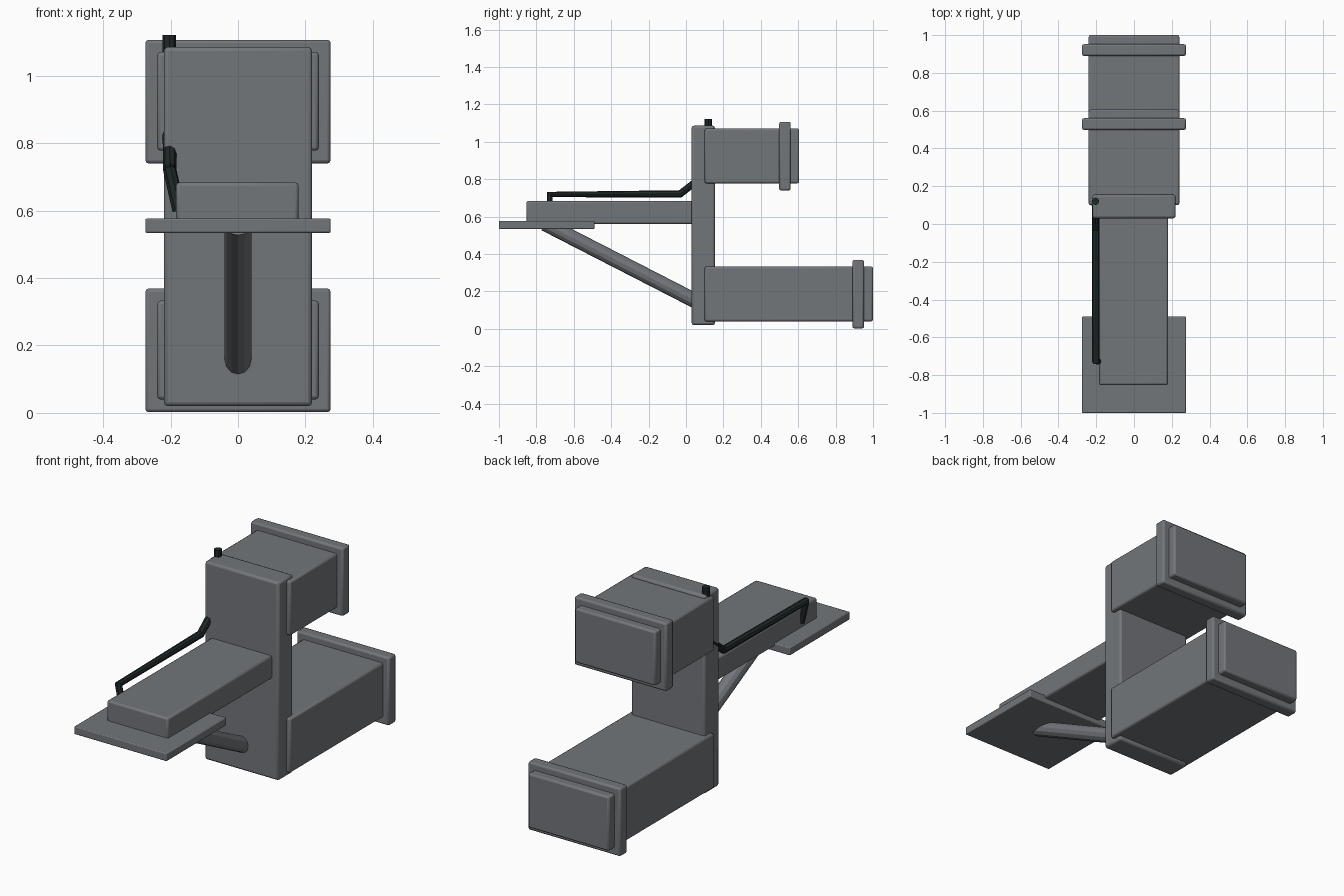
import bpy
from mathutils import Vector

cube = bpy.data.objects.get("Cube")
if cube:
    bpy.data.objects.remove(cube, do_unlink=True)


def material(name, rgb):
    mat = bpy.data.materials.new(name)
    mat.use_nodes = True
    mat.diffuse_color = (*rgb, 1)
    mat.node_tree.nodes["Principled BSDF"].inputs["Base Color"].default_value = (*rgb, 1)
    return mat


grey = material("steel grey", (0.17, 0.18, 0.195))
dark = material("dark pipe", (0.014, 0.021, 0.021))


def finish(obj, name, mat):
    obj.name = name
    obj.data.materials.append(mat)
    bpy.ops.object.shade_smooth_by_angle()


def box(name, xs, ys, zs, bevel=0.01):
    """Bevelled box given by its extents on each axis."""
    bpy.ops.mesh.primitive_cube_add(size=1)
    obj = bpy.context.object
    spans = (xs, ys, zs)
    for v in obj.data.vertices:
        v.co = [s[0] if c < 0 else s[1] for c, s in zip(v.co, spans)]
    mod = obj.modifiers.new("Bevel", "BEVEL")
    mod.width = bevel
    mod.segments = 2
    finish(obj, name, grey)


def rod(name, start, end, radius, sides, mat):
    start, end = Vector(start), Vector(end)
    axis = end - start
    bpy.ops.mesh.primitive_cylinder_add(
        vertices=sides, radius=radius, depth=axis.length, location=(start + end) / 2)
    obj = bpy.context.object
    obj.rotation_euler = axis.to_track_quat("Z", "Y").to_euler()
    finish(obj, name, mat)


# Upright column
box("column", (-0.22, 0.22), (0.03, 0.155), (0.02, 1.086), 0.012)

# Rear ducts, each with a flange near its end
for name, end, low, flange in (("lower", 1.0, 0.04, 0.89), ("upper", 0.605, 0.778, 0.498)):
    box(name + "_duct", (-0.24, 0.24), (0.1, end), (low, low + 0.293))
    box(name + "_flange", (-0.275, 0.275), (flange, flange + 0.062), (low - 0.038, low + 0.329))

# Front arm and plate
box("arm", (-0.184, 0.18), (-0.853, 0.06), (0.56, 0.684))
box("front_plate", (-0.275, 0.275), (-1.0, -0.49), (0.534, 0.577), 0.005)

# Diagonal strut under the arm
rod("strut", (0, -0.755, 0.563), (0, 0.09, 0.129), 0.04, 12, grey)

# Bent pipe along the side of the arm and up through the column
curve = bpy.data.curves.new("pipe", "CURVE")
curve.dimensions = "3D"
curve.bevel_depth = 0.02
curve.bevel_resolution = 2
curve.use_fill_caps = True
path = ((-0.204, 0.12, 1.122), (-0.204, 0.12, 0.84), (-0.202, -0.03, 0.722),
        (-0.202, -0.728, 0.718), (-0.175, -0.728, 0.6))
spline = curve.splines.new("POLY")
spline.points.add(len(path) - 1)
for point, co in zip(spline.points, path):
    point.co = (*co, 1)
pipe = bpy.data.objects.new("pipe", curve)
bpy.context.collection.objects.link(pipe)
bpy.ops.object.select_all(action="DESELECT")
pipe.select_set(True)
bpy.context.view_layer.objects.active = pipe
bpy.ops.object.convert(target="MESH")
pipe = bpy.context.object
finish(pipe, "pipe", dark)
